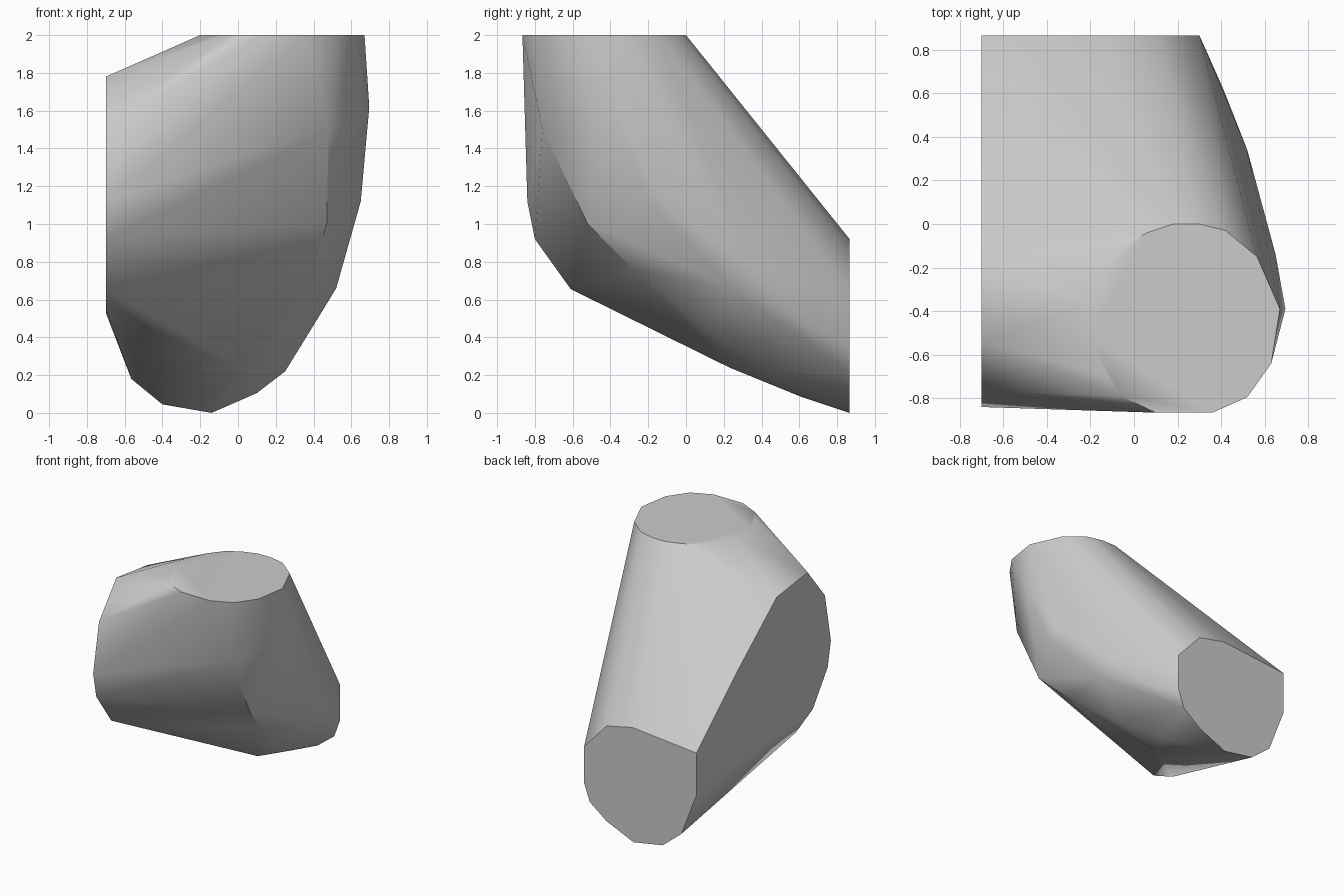
import bpy, bmesh, math
from mathutils import Vector

cube = bpy.data.objects.get("Cube")
if cube:
    bpy.data.objects.remove(cube, do_unlink=True)

# Single plain grey material
grey = bpy.data.materials.new("plain grey")
grey.use_nodes = True
COLOUR = (0.6, 0.6, 0.6, 1)
grey.diffuse_color = COLOUR
grey.node_tree.nodes["Principled BSDF"].inputs["Base Color"].default_value = COLOUR

# Flat openings of the joint: top (x, y), back (x, z), side (y, z)
top = [(.10, -.866), (.36, -.866), (.52, -.795), (.63, -.64), (.67, -.39),
       (.565, -.15), (.42, -.03), (.30, 0), (.18, 0), (.06, -.04), (-.04, -.10),
       (-.13, -.21), (-.20, -.36), (-.20, -.52), (-.12, -.70), (-.06, -.79)]
back = [(-.7, .866), (-.13, .92), (.10, .87), (.30, .65), (.30, .36), (.25, .22),
        (.10, .105), (-.14, 0), (-.40, .045), (-.565, .18), (-.7, .53)]
side = [(-.545, 1.78), (-.153, 1.73), (.33, 1.34), (-.765, 1.51), (-.84, 1.12),
        (-.80, .92), (-.61, .655), (-.395, .55)]

# Outer bend: widest line, front crease, underside
bend = [(.695, -.39, 1.62), (.65, -.14, 1.22), (.65, -.20, 1.12),
        (.52, .34, .78), (.52, .25, .66), (.41, .62, .48),
        (.48, -.76, 1.5), (.47, -.52, 1.0), (.39, -.27, .75), (.25, .10, .45),
        (.08, .44, .21), (.07, .78, .135), (.015, .23, .24), (-.13, .61, .085)]

points = [(x, y, 2) for x, y in top]
points += [(x, .866, z) for x, z in back]
points += [(-.7, y, z) for y, z in side]
points += bend

# Shrink-wrap the openings into one solid body
bm = bmesh.new()
for p in points:
    bm.verts.new(Vector(p))
bmesh.ops.convex_hull(bm, input=bm.verts[:])
loose = [v for v in bm.verts if not v.link_faces]
bmesh.ops.delete(bm, geom=loose, context='VERTS')
bmesh.ops.dissolve_limit(bm, angle_limit=math.radians(.5),
                         verts=bm.verts[:], edges=bm.edges[:])
bmesh.ops.recalc_face_normals(bm, faces=bm.faces[:])

mesh = bpy.data.meshes.new("joint_body")
bm.to_mesh(mesh)
bm.free()
mesh.materials.append(grey)
body = bpy.data.objects.new("joint_body", mesh)
bpy.context.collection.objects.link(body)

# Smooth flanks, crisp rims
bpy.ops.object.select_all(action='DESELECT')
body.select_set(True)
bpy.context.view_layer.objects.active = body
bpy.ops.object.shade_smooth_by_angle(angle=math.radians(36))
